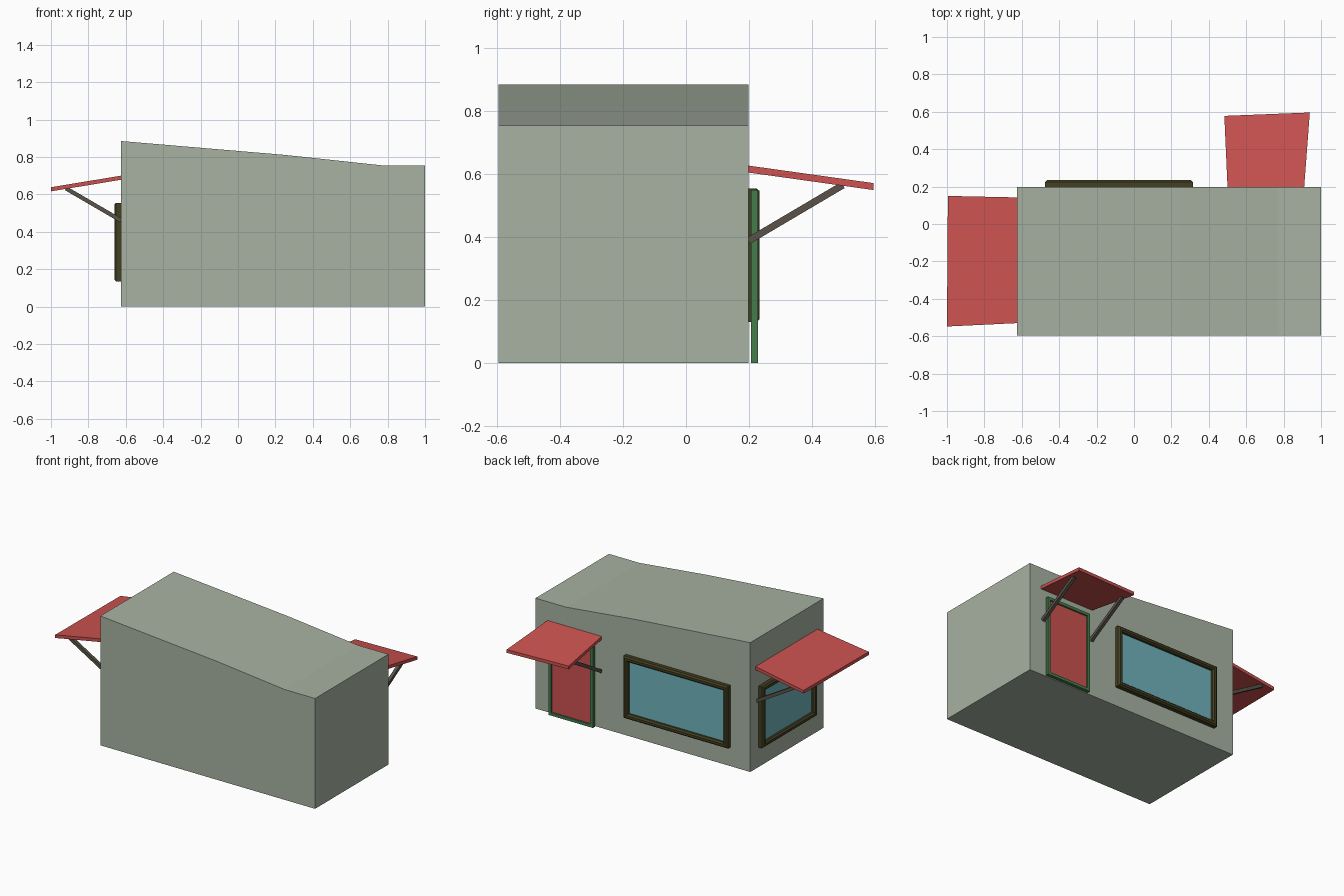
import bpy, bmesh
from mathutils import Vector

if "Cube" in bpy.data.objects:
    bpy.data.objects.remove(bpy.data.objects["Cube"])

BACK_Y, FRONT_Y, LEFT_X = 0.198, -0.595, -0.625


def material(name, rgb):
    m = bpy.data.materials.new(name)
    m.diffuse_color = (*rgb, 1)
    m.use_nodes = True
    m.node_tree.nodes["Principled BSDF"].inputs["Base Color"].default_value = m.diffuse_color
    return m


WALL = material("wall_grey_green", (0.39, 0.445, 0.365))
RED = material("red", (0.60, 0.085, 0.08))
GLASS = material("glass_blue", (0.16, 0.45, 0.50))
BROWN = material("dark_brown", (0.055, 0.05, 0.015))
GREEN = material("green", (0.06, 0.20, 0.07))
STRUT = material("strut_brown", (0.10, 0.085, 0.065))


def make(name, verts, faces, mat):
    bm = bmesh.new()
    vs = [bm.verts.new(v) for v in verts]
    for f in faces:
        bm.faces.new([vs[i] for i in f])
    bmesh.ops.recalc_face_normals(bm, faces=bm.faces)
    me = bpy.data.meshes.new(name)
    bm.to_mesh(me)
    bm.free()
    me.materials.append(mat)
    ob = bpy.data.objects.new(name, me)
    bpy.context.collection.objects.link(ob)
    return ob


def prism(name, a, b, mat):
    """Solid between two matching outlines."""
    n = len(a)
    faces = [list(range(n)), list(range(n, 2 * n))]
    faces += [(i, (i + 1) % n, n + (i + 1) % n, n + i) for i in range(n)]
    return make(name, list(a) + list(b), faces, mat)


# Wall coordinates: u along the wall, d out from it, z up
def back(u, d, z):
    return (u, BACK_Y + d, z)


def left(u, d, z):
    return (LEFT_X - d, u, z)


def rect(wall, u0, u1, z0, z1, d, inset=0):
    u0, u1, z0, z1 = u0 + inset, u1 - inset, z0 + inset, z1 - inset
    return [wall(u0, d, z0), wall(u1, d, z0), wall(u1, d, z1), wall(u0, d, z1)]


def frame(name, wall, box, profile, mat):
    """Sweep an (inset, depth) profile round a rectangle."""
    n = len(profile)
    verts = [v for ins, d in profile for v in rect(wall, *box, d, ins)]
    faces = []
    for r in range(n):
        s = (r + 1) % n
        for i in range(4):
            j = (i + 1) % 4
            faces.append((r * 4 + i, r * 4 + j, s * 4 + j, s * 4 + i))
    return make(name, verts, faces, mat)


def panel(name, wall, box, d0, d1, inset, mat):
    return prism(name, rect(wall, *box, d0, inset), rect(wall, *box, d1, inset), mat)


def window(name, wall, box):
    prof = [(0, 0), (0, 0.026), (0.009, 0.036), (0.025, 0.036), (0.034, 0.026), (0.034, 0)]
    frame(name + "_frame", wall, box, prof, BROWN)
    panel(name + "_pane", wall, box, 0.001, 0.012, 0.03, GLASS)


def awning(name, wall, outline, drop, z_top, thick=0.022):
    """Sloping slab; outline holds (u, distance from wall)."""
    top = [wall(u, d, z_top - drop * d) for u, d in outline]
    low = [(x, y, z - thick) for x, y, z in top]
    prism(name, top, low, RED)


def strut(name, wall, u, z0, d1, z1, w=0.011):
    a, b = (0, z0), (d1, z1)
    t = (Vector(b) - Vector(a)).normalized() * w
    side = [(a[0] - t.y, a[1] + t.x), (a[0] + t.y, a[1] - t.x),
            (b[0] + t.y, b[1] - t.x), (b[0] - t.y, b[1] + t.x)]
    prism(name, [wall(u - w, d, z) for d, z in side],
          [wall(u + w, d, z) for d, z in side], STRUT)


# Building body with sloping roof
roof = [(LEFT_X, 0), (1, 0), (1, 0.755), (0.77, 0.755), (0.25, 0.811), (LEFT_X, 0.885)]
prism("building_body", [(x, FRONT_Y, z) for x, z in roof],
      [(x, BACK_Y, z) for x, z in roof], WALL)

# Windows
window("back_window", back, (-0.475, 0.315, 0.13, 0.555))
window("left_window", left, (-0.48, 0.11, 0.135, 0.555))

# Door and its frame
door = (0.545, 0.88, 0, 0.55)
frame("door_frame", back, door, [(0, 0.009), (0, 0.031), (0.02, 0.031), (0.02, 0.009)], GREEN)
panel("door", back, door, 0.012, 0.02, 0.012, RED)

# Awnings
awning("back_awning", back, [(0.50, 0), (0.91, 0), (0.94, 0.398), (0.483, 0.38)], 0.14, 0.627)
awning("left_awning", left, [(-0.53, 0), (0.142, 0), (0.15, 0.37), (-0.548, 0.375)], 0.165, 0.70)

# Awning struts
for i, u in enumerate((0.51, 0.895)):
    strut(f"back_strut_{i + 1}", back, u, 0.388, 0.30, 0.565)
for i, u in enumerate((-0.51, 0.12)):
    strut(f"left_strut_{i + 1}", left, u, 0.46, 0.295, 0.632)
